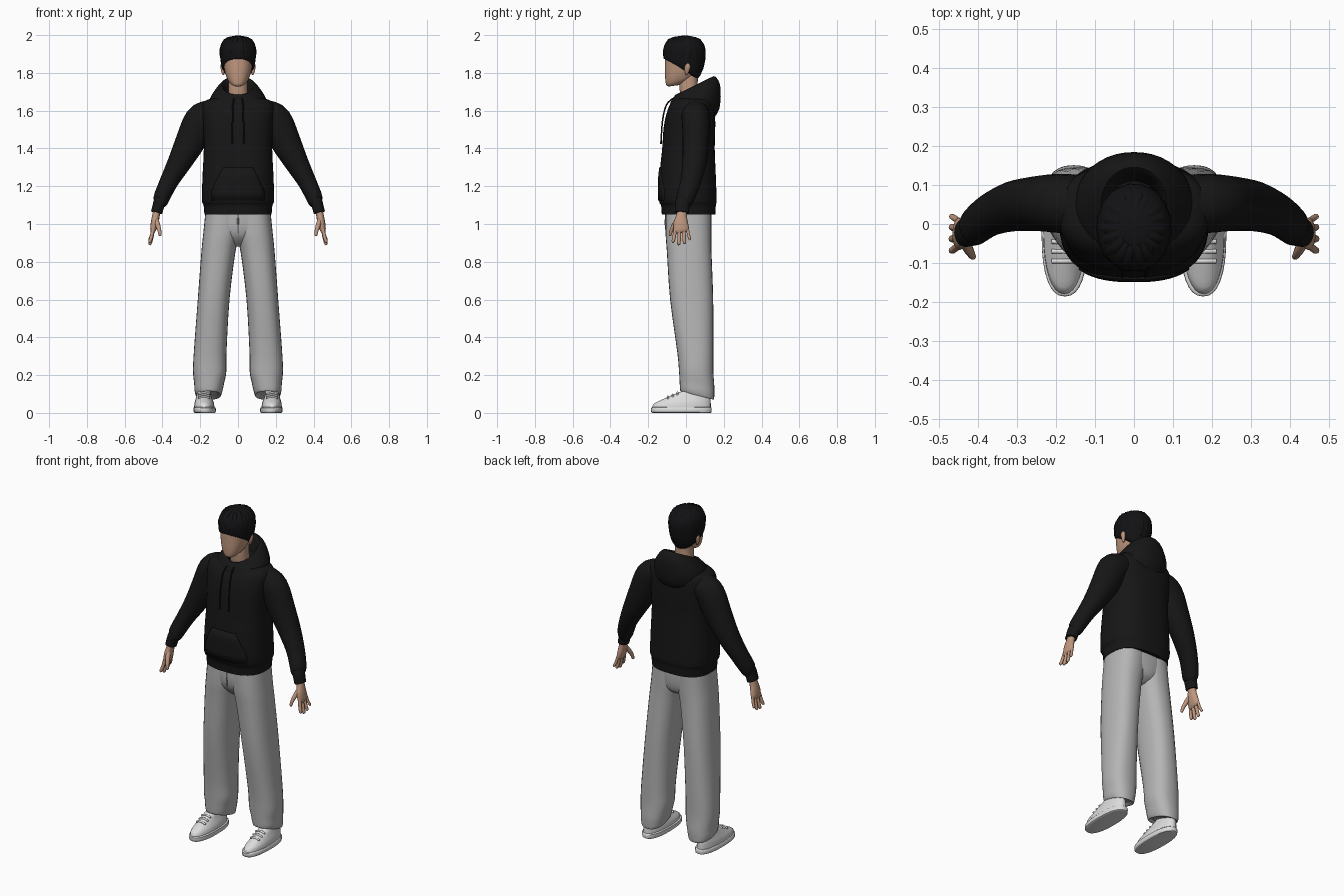
import bpy, bmesh, math, random
from mathutils import Vector

random.seed(4)


def material(name, r, g, b):
    m = bpy.data.materials.new(name)
    m.diffuse_color = (r, g, b, 1)
    return m


BLACK = material("black_fabric", .008, .008, .008)
HAIR = material("black_hair", .006, .006, .007)
SKIN = material("skin", .52, .31, .21)
GREY = material("light_grey_fabric", .46, .46, .46)
WHITE = material("off_white_leather", .72, .72, .72)


def smooth_rows(rows, steps=3):
    """Catmull-Rom interpolation between rows of numbers."""
    out = []
    for i in range(len(rows) - 1):
        p0, p1, p2 = rows[max(i - 1, 0)], rows[i], rows[i + 1]
        p3 = rows[min(i + 2, len(rows) - 1)]
        for k in range(steps):
            t = k / steps
            out.append([.5 * (2 * b + (c - a) * t + (2 * a - 5 * b + 4 * c - d) * t * t
                              + (3 * b - a - 3 * c + d) * t ** 3)
                        for a, b, c, d in zip(p0, p1, p2, p3)])
    return out + [list(rows[-1])]


def skin_rings(name, rings, mat, angle=40):
    """Join rings of points into a capped, smooth surface."""
    bm = bmesh.new()
    vs = [[bm.verts.new(p) for p in ring] for ring in rings]
    n = len(vs[0])
    for a, b in zip(vs, vs[1:]):
        for j in range(n):
            bm.faces.new((a[j], a[(j + 1) % n], b[(j + 1) % n], b[j]))
    bm.faces.new(vs[0])
    bm.faces.new(vs[-1])
    return finish(name, bm, mat, angle)


def finish(name, bm, mat, angle=40):
    bmesh.ops.recalc_face_normals(bm, faces=bm.faces[:])
    me = bpy.data.meshes.new(name)
    bm.to_mesh(me)
    bm.free()
    ob = bpy.data.objects.new(name, me)
    bpy.context.collection.objects.link(ob)
    me.materials.append(mat)
    bpy.ops.object.select_all(action='DESELECT')
    ob.select_set(True)
    bpy.context.view_layer.objects.active = ob
    bpy.ops.object.shade_smooth_by_angle(angle=math.radians(angle))
    return ob


def loft(name, rows, mat, p=2.3, n=32, side=1, steps=3):
    """Rows: z at front, z at back, x from, x to, y front, y back."""
    rings = []
    for zf, zb, x0, x1, yf, yb in smooth_rows(rows, steps):
        ring = []
        for j in range(n):
            c, s = math.cos(math.tau * j / n), math.sin(math.tau * j / n)
            u = math.copysign(abs(c) ** (2 / p), c)
            v = math.copysign(abs(s) ** (2 / p), s)
            ring.append((side * ((x0 + x1) / 2 + u * (x1 - x0) / 2),
                         (yf + yb) / 2 + v * (yb - yf) / 2,
                         zf + (zb - zf) * (v + 1) / 2))
        rings.append(ring)
    return skin_rings(name, rings, mat)


def tube(name, rows, mat, n=10, side=1, steps=3):
    """Rows: x, y, z, radius across, radius along y."""
    rows = smooth_rows(rows, steps)
    rings = []
    for i, (x, y, z, ra, rb) in enumerate(rows):
        t = Vector(rows[min(i + 1, len(rows) - 1)][:3]) - Vector(rows[max(i - 1, 0)][:3])
        t.normalize()
        b = (Vector((0, 1, 0)) - t * t.y).normalized()
        a = t.cross(b)
        ring = []
        for j in range(n):
            w = math.tau * j / n
            q = Vector((x, y, z)) + a * ra * math.cos(w) + b * rb * math.sin(w)
            ring.append((side * q.x, q.y, q.z))
        rings.append(ring)
    return skin_rings(name, rings, mat, 60)


def sym(rows):
    """Expand rows of z front, z back, half width, y front, y back."""
    return [(a, b, -w, w, f, k) for a, b, w, f, k in rows]


# Hoodie body with ribbed hem
BODY = [(1.05, 1.05, .178, -.128, .155), (1.10, 1.10, .182, -.132, .158),
        (1.125, 1.125, .191, -.143, .162), (1.25, 1.25, .188, -.141, .158),
        (1.40, 1.40, .181, -.126, .152), (1.52, 1.52, .186, -.117, .155),
        (1.61, 1.61, .192, -.095, .152), (1.65, 1.65, .175, -.07, .14),
        (1.668, 1.668, .12, -.045, .12), (1.67, 1.67, .05, -.01, .08)]
loft("hoodie_body", sym(BODY), BLACK, 2.6, 40)

# Hood lying around the neck
loft("hood", sym([(1.61, 1.57, .135, -.085, .155), (1.635, 1.61, .15, -.084, .176),
                  (1.66, 1.675, .147, -.074, .184), (1.675, 1.745, .118, -.062, .178),
                  (1.685, 1.782, .09, -.055, .152), (1.68, 1.765, .076, -.045, .132),
                  (1.655, 1.69, .065, -.03, .11)]), BLACK, 2.1, 40)


def front_y(x, z):
    """Depth of the hoodie's front surface."""
    for a, b in zip(BODY, BODY[1:]):
        if a[0] <= z <= b[0]:
            t = (z - a[0]) / (b[0] - a[0])
            w, f, k = [a[i] + (b[i] - a[i]) * t for i in (2, 3, 4)]
            return (f + k) / 2 - (k - f) / 2 * (1 - min(1, abs(x) / w) ** 2.6) ** (1 / 2.6)
    return 0


# Front pocket following the body
bm = bmesh.new()
grid = []
for z, w in ((1.125, .14), (1.17, .142), (1.21, .125), (1.25, .105), (1.30, .078)):
    grid.append([bm.verts.new((w * i / 6, front_y(w * i / 6, z) - .006, z)) for i in range(-6, 7)])
for a, b in zip(grid, grid[1:]):
    for i in range(12):
        bm.faces.new((a[i], a[i + 1], b[i + 1], b[i]))
pocket = finish("front_pocket", bm, BLACK)
pocket.modifiers.new("thickness", 'SOLIDIFY').thickness = .009

# Neck, head and hair
loft("neck", sym([(1.62, 1.62, .056, -.02, .085), (1.68, 1.68, .052, -.03, .07),
                  (1.74, 1.74, .05, -.035, .062), (1.80, 1.80, .05, -.03, .065)]), SKIN)
loft("head", sym([(1.728, 1.735, .018, -.092, -.04), (1.735, 1.745, .036, -.104, -.01),
                  (1.76, 1.765, .054, -.109, .03), (1.80, 1.80, .068, -.111, .06),
                  (1.85, 1.85, .077, -.111, .078), (1.90, 1.90, .08, -.109, .085),
                  (1.95, 1.95, .065, -.09, .07), (1.975, 1.975, .03, -.04, .03)]), SKIN)
loft("hair", sym([(1.885, 1.765, .06, -.105, .055), (1.875, 1.775, .08, -.114, .068),
                  (1.88, 1.81, .089, -.119, .086), (1.905, 1.87, .094, -.121, .099),
                  (1.945, 1.935, .092, -.115, .101), (1.975, 1.972, .072, -.088, .078),
                  (1.992, 1.99, .042, -.05, .045), (1.997, 1.997, .012, -.02, .012)]), HAIR, 2.1)
for i in range(18):
    a = math.tau * (i + random.uniform(-.2, .2)) / 18
    c, s = math.cos(a), math.sin(a)
    tip = 1.865 + random.uniform(-.012, .012) if s < -.3 else 1.85 - .035 * max(0, s)
    swirl = random.uniform(-.014, .014)
    rows = []
    for r, z, w in ((.035, 1.982, .012), (.064, 1.965, .019), (.081, 1.925, .02),
                    (.083, (1.925 + tip) / 2, .017), (.083, tip, .004)):
        k = swirl * (1.98 - z) / .1
        rows.append((c * r * .95 - s * k, -.01 + s * r * 1.15 + c * k, z, w, w))
    tube("hair_lock", rows, HAIR, 8, steps=2)

for side in (1, -1):
    # Ear
    tube("ear", [(.076, .002, 1.79, .004, .005), (.08, .004, 1.805, .008, .011),
                 (.083, .008, 1.835, .01, .016), (.083, .008, 1.855, .004, .006)],
         SKIN, 10, side)

    # Sleeve with gathered cuff
    tube("sleeve", [(.10, .045, 1.585, .07, .07), (.15, .05, 1.578, .078, .076),
                    (.20, .053, 1.545, .086, .075), (.25, .052, 1.44, .08, .07),
                    (.31, .045, 1.325, .063, .064), (.365, .025, 1.225, .049, .055),
                    (.40, .0, 1.15, .044, .05), (.41, -.012, 1.12, .039, .046),
                    (.418, -.018, 1.107, .032, .039), (.431, -.022, 1.06, .03, .037)],
         BLACK, 24, side)

    # Hand
    tube("palm", [(.424, -.02, 1.09, .02, .026), (.433, -.023, 1.05, .02, .027),
                  (.441, -.027, 1.01, .02, .037), (.449, -.025, .97, .016, .041),
                  (.452, -.023, .955, .008, .036)], SKIN, 16, side)
    for y, tip_y, length, w in ((-.056, -.068, .063, .0095), (-.034, -.038, .076, .01),
                                (-.012, -.008, .07, .0095), (.008, .019, .05, .008)):
        tube("finger", [(.449, y, .975, w, w), (.457, (y + tip_y) / 2, .965 - length * .45, w, w),
                        (.466, tip_y, .972 - length, w * .9, w * .9),
                        (.469, tip_y, .965 - length, w * .35, w * .35)], SKIN, 10, side)
    tube("thumb", [(.436, -.038, 1.03, .013, .014), (.425, -.062, .995, .013, .013),
                   (.416, -.078, .965, .01, .01), (.412, -.084, .942, .008, .008),
                   (.411, -.085, .936, .003, .003)], SKIN, 10, side)

    # Hood drawstring
    tube("drawstring", [(.022, -.07, 1.665, .004, .004), (.027, -.104, 1.63, .004, .004),
                        (.029, -.124, 1.55, .004, .004), (.03, -.132, 1.44, .004, .004),
                        (.03, -.133, 1.425, .006, .006)], BLACK, 8, side)

    # Wide trouser leg
    loft("trouser_leg", [(1.07, 1.07, -.02, .172, -.108, .135), (.95, .95, -.008, .184, -.108, .134),
                         (.85, .85, .014, .194, -.101, .135), (.60, .60, .045, .213, -.084, .144),
                         (.32, .32, .061, .234, -.046, .145), (.22, .215, .062, .238, -.037, .145),
                         (.17, .14, .074, .232, -.034, .15), (.135, .10, .082, .23, -.032, .15),
                         (.115, .07, .092, .222, -.028, .147), (.125, .085, .11, .21, -.01, .13)],
         GREY, 2.4, 28, side)

    # Shoe, sole and laces
    loft("shoe_sole", [(.0, .0, .124, .226, -.176, .128), (.005, .003, .118, .235, -.184, .135),
                       (.026, .026, .118, .236, -.185, .136), (.03, .03, .126, .23, -.178, .13)],
         WHITE, 2.4, 32, side, 2)
    loft("shoe_upper", [(.02, .02, .124, .232, -.18, .131), (.045, .055, .127, .231, -.174, .131),
                        (.062, .08, .135, .225, -.145, .128), (.085, .105, .143, .218, -.095, .124),
                        (.11, .13, .147, .213, -.035, .12), (.115, .135, .155, .205, -.02, .11)],
         WHITE, 2.2, 32, side, 2)
    for y, z in ((-.095, .086), (-.07, .096), (-.045, .107)):
        tube("shoe_lace", [(.15, y, z - .008, .005, .006), (.18, y, z, .006, .006),
                           (.21, y, z - .008, .005, .006)], WHITE, 8, side)

# Trouser seat joining the legs
loft("trouser_seat", sym([(1.07, 1.07, .172, -.108, .136), (.99, .99, .165, -.107, .134),
                          (.93, .93, .11, -.09, .12), (.88, .90, .03, -.04, .08)]), GREY, 2.4)
# Fly seam and waist cord
tube("fly_seam", [(.0, -.107, 1.05, .004, .004), (.0, -.109, 1.0, .004, .004),
                  (.0, -.104, .95, .003, .003)], GREY, 8)
